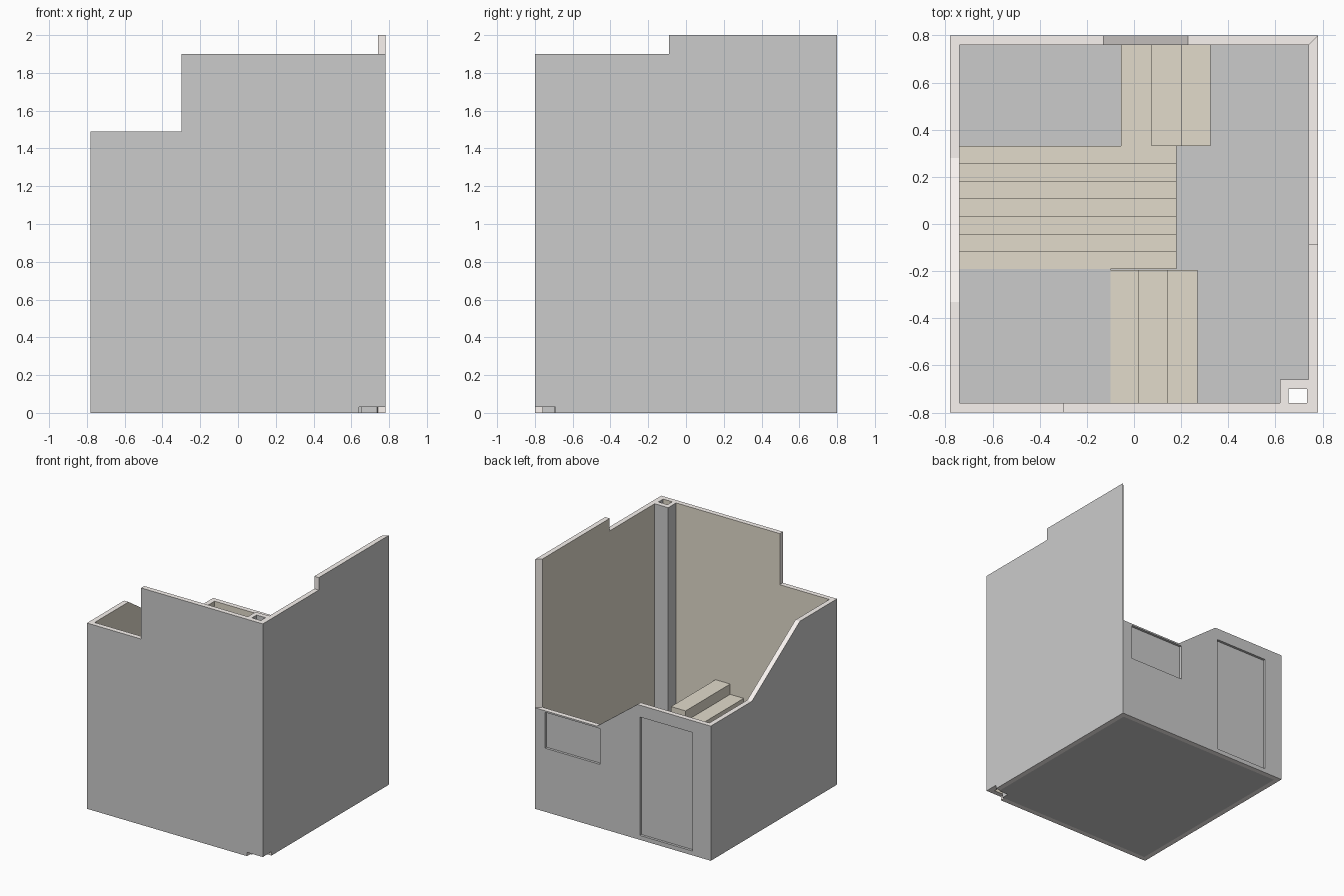
import bpy, bmesh
from mathutils import Vector

if "Cube" in bpy.data.objects:
    bpy.data.objects.remove(bpy.data.objects["Cube"])


def material(name, rgb):
    m = bpy.data.materials.new(name)
    m.diffuse_color = (*rgb, 1)
    m.use_nodes = True
    m.node_tree.nodes["Principled BSDF"].inputs["Base Color"].default_value = m.diffuse_color
    return m


GREY = material("outer_grey", (0.8, 0.8, 0.8))
TAN = material("inner_tan", (0.76, 0.71, 0.60))
PALE = material("cut_edge", (0.95, 0.90, 0.87))


def mesh_object(name, bm, mats):
    bmesh.ops.recalc_face_normals(bm, faces=bm.faces)
    me = bpy.data.meshes.new(name)
    for m in mats:
        me.materials.append(m)
    bm.to_mesh(me)
    bm.free()
    ob = bpy.data.objects.new(name, me)
    bpy.context.collection.objects.link(ob)
    return ob


def loft(name, lower, upper, mats=(GREY,), cap_mats=(0, 0), side_mat=0):
    """Join two matching outlines into a closed solid."""
    bm = bmesh.new()
    a = [bm.verts.new(p) for p in lower]
    b = [bm.verts.new(p) for p in upper]
    bm.faces.new(a).material_index = cap_mats[0]
    bm.faces.new(b).material_index = cap_mats[1]
    n = len(a)
    for i in range(n):
        j = (i + 1) % n
        bm.faces.new((a[i], a[j], b[j], b[i])).material_index = side_mat
    return mesh_object(name, bm, mats)


def prism(name, pts, z0, z1, mats=(GREY,), top=0):
    return loft(name, [(x, y, z0) for x, y in pts], [(x, y, z1) for x, y in pts],
                mats, (0, top))


def box(name, x0, x1, y0, y1, z0, z1, mat=GREY):
    return prism(name, [(x0, y0), (x1, y0), (x1, y1), (x0, y1)], z0, z1, (mat,))


def wall(name, along_x, side, profile):
    """Mitred wall: outer profile, with the inner copy pulled in at the corners."""
    half_u, half_v = (0.78, 0.80) if along_x else (0.80, 0.78)
    lim, t = half_u - 0.04, 0.04

    def place(u, v, z):
        return (u, v, z) if along_x else (v, u, z)
    outer = [place(u, side * half_v, z) for u, z in profile]
    inner = [place(max(-lim, min(lim, u)), side * (half_v - t), z) for u, z in profile]
    return loft(name, outer, inner, (GREY, TAN, PALE), (0, 1), 2)


def cut(target, cutter):
    mod = target.modifiers.new("recess", "BOOLEAN")
    mod.operation = "DIFFERENCE"
    mod.solver = "EXACT"
    mod.object = cutter
    bpy.context.view_layer.objects.active = target
    bpy.ops.object.modifier_apply(modifier=mod.name)
    bpy.data.objects.remove(cutter)


# Outer walls with stepped cutaway tops
wall("front_wall", True, -1, [(-.78, 0), (.64, 0), (.64, .03), (.78, .03), (.78, 1.9),
                              (-.3, 1.9), (-.3, 1.49), (-.78, 1.49)])
wall("right_wall", False, 1, [(-.8, .03), (-.69, .03), (-.69, 0), (.8, 0), (.8, 2),
                              (-.09, 2), (-.09, 1.9), (-.8, 1.9)])
wall("left_wall", False, -1, [(-.8, 0), (.8, 0), (.8, 1.08), (.28, 1.08),
                              (-.33, 1.49), (-.8, 1.49)])
back = wall("back_wall", True, 1, [(-.78, 0), (.78, 0), (.78, .81), (.23, .81),
                                   (-.13, 1.08), (-.78, 1.08)])

# Door and window recesses on the outside of the back wall
cut(back, box("door_cutter", -.62, -.15, .78, .9, .035, .985))
cut(back, box("window_cutter", .205, .69, .78, .9, .51, .797))

# Floor slab, notched under the corner shaft
prism("floor", [(-.74, -.76), (.655, -.76), (.655, -.70), (.735, -.70), (.74, -.69),
                (.74, .76), (-.74, .76)], 0, .03)

# Hollow corner shaft
prism("corner_shaft", [(.62, -.76), (.655, -.76), (.655, -.70), (.735, -.70),
                       (.735, -.76), (.74, -.76), (.74, -.66), (.62, -.66)],
      .03, 1.9, (GREY, PALE), 1)

# Raised landing
LANDING = .41
box("front_landing", -.74, -.10, -.76, -.19, .03, LANDING - .005)

# Short lower flight by the back wall
for i, (x0, x1) in enumerate([(-.055, .075), (.075, .20), (.20, .325)]):
    box(f"lower_step_{i + 1}", x0, x1, .33, .76, .03, .08 + .05 * i, TAN)

# Wide middle flight
run = .52 / 7
for i in range(7):
    y1 = .33 - run * i
    box(f"middle_step_{i + 1}", -.74, .18, y1 - run, y1, .03,
        .03 + (LANDING - .03) * (i + 1) / 7, TAN)

# Upper flight by the front wall
for i, (x0, x1) in enumerate([(-.10, .02), (.02, .14), (.14, .27)]):
    box(f"upper_step_{i + 1}", x0, x1, -.76, -.195, .03, LANDING + .083 * i, TAN)
